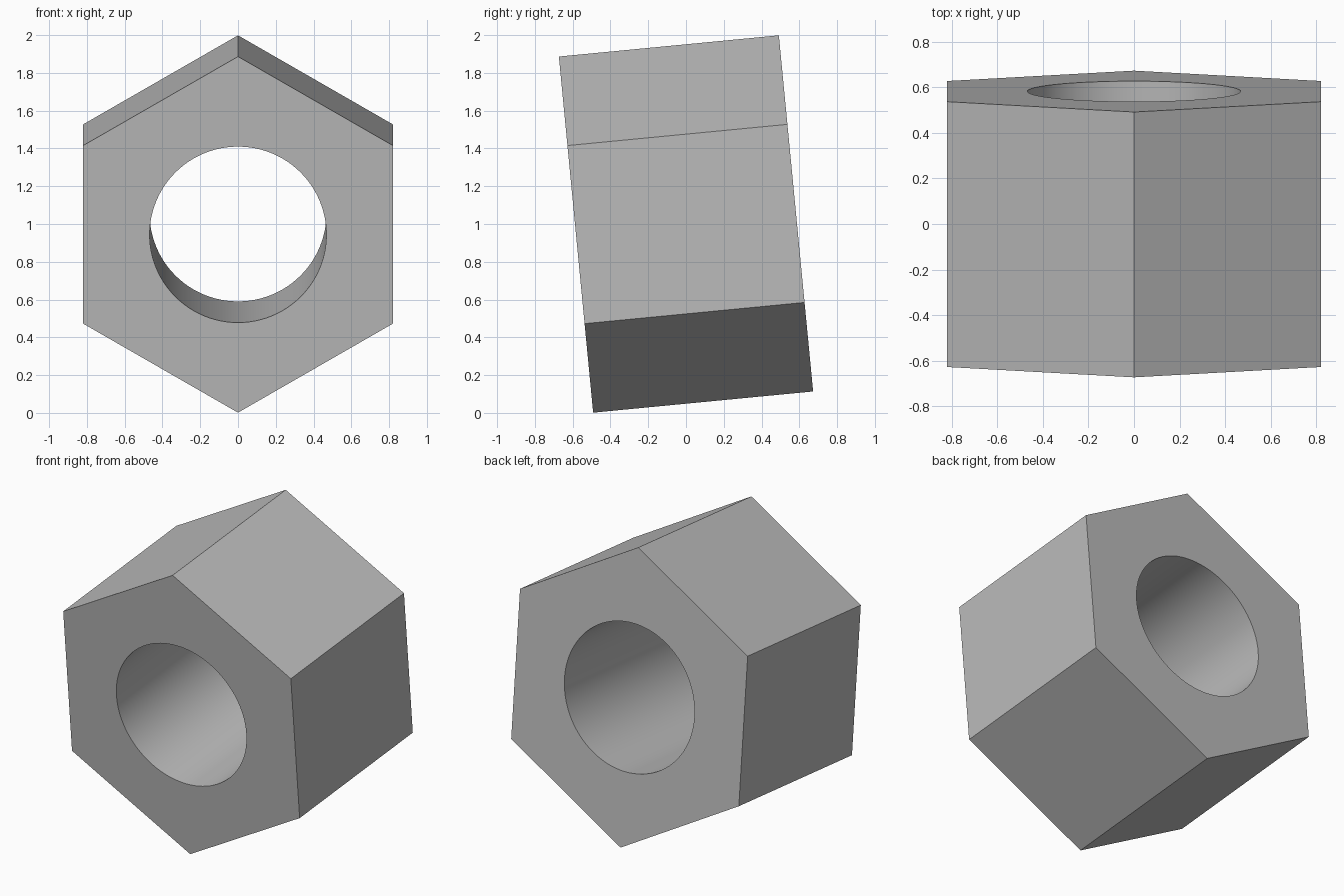
import bpy
import math

cube = bpy.data.objects.get("Cube")
if cube:
    bpy.data.objects.remove(cube, do_unlink=True)

TILT = math.radians(5.5)
RADIUS, LENGTH, BORE = 0.947, 1.17, 0.468

grey = bpy.data.materials.new("plain_grey")
grey.use_nodes = True
grey.diffuse_color = (0.5, 0.5, 0.5, 1)
grey.node_tree.nodes["Principled BSDF"].inputs["Base Color"].default_value = (0.5, 0.5, 0.5, 1)


def prism(name, sides, radius, length):
    """Prism lying front to back, tipped slightly nose down."""
    bpy.ops.mesh.primitive_cylinder_add(
        vertices=sides, radius=radius, depth=length,
        location=(0, 0, 1), rotation=(math.pi / 2 + TILT, 0, 0))
    obj = bpy.context.object
    obj.name = obj.data.name = name
    obj.data.materials.append(grey)
    return obj


# Round cutter for the through hole
cutter = prism("bore_cutter", 96, BORE, LENGTH * 1.5)
cutter.hide_render = True

# Hexagonal nut body
body = prism("hex_nut_body", 6, RADIUS, LENGTH)
bore = body.modifiers.new("bore", 'BOOLEAN')
bore.operation = 'DIFFERENCE'
bore.solver = 'EXACT'
bore.object = cutter
bpy.ops.object.modifier_apply(modifier=bore.name)
bpy.data.objects.remove(cutter, do_unlink=True)

# Smooth bore wall, sharp hexagon edges
bpy.ops.object.shade_smooth_by_angle(angle=math.radians(30))
